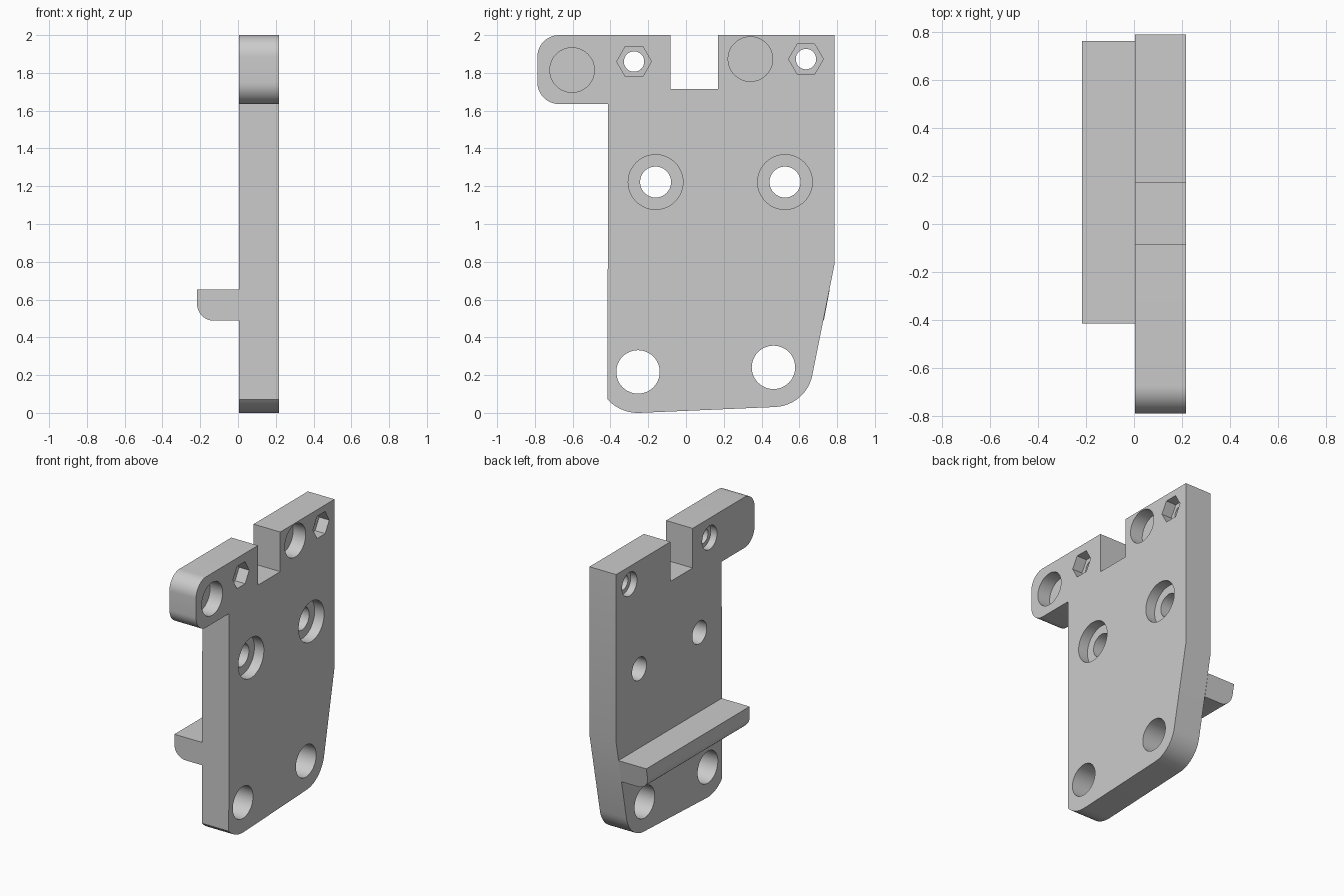
import bpy, bmesh
from math import sin, cos, radians

cube = bpy.data.objects.get("Cube")
if cube:
    bpy.data.objects.remove(cube, do_unlink=True)

grey = bpy.data.materials.new("light_grey")
grey.use_nodes = True
grey.diffuse_color = (0.6, 0.6, 0.6, 1)
grey.node_tree.nodes["Principled BSDF"].inputs["Base Color"].default_value = (0.6, 0.6, 0.6, 1)

BACK, FACE = 0.005, 0.217      # plate faces along x
LEFT, RIGHT = -0.413, 0.787    # main plate edges along y


def arc(cy, cz, r, a0, a1, n=12):
    angles = [radians(a0 + (a1 - a0) * i / n) for i in range(n + 1)]
    return [(cy + r * cos(a), cz + r * sin(a)) for a in angles]


def prism(name, start, end):
    """Solid between two matching outlines of 3D points."""
    bm = bmesh.new()
    a = [bm.verts.new(p) for p in start]
    b = [bm.verts.new(p) for p in end]
    bm.faces.new(a)
    bm.faces.new(b[::-1])
    for i in range(len(a)):
        j = (i + 1) % len(a)
        bm.faces.new((a[i], b[i], b[j], a[j]))
    bmesh.ops.recalc_face_normals(bm, faces=bm.faces)
    mesh = bpy.data.meshes.new(name)
    bm.to_mesh(mesh)
    bm.free()
    mesh.materials.append(grey)
    ob = bpy.data.objects.new(name, mesh)
    bpy.context.collection.objects.link(ob)
    return ob


def slab(name, outline, x0, x1):
    return prism(name, [(x0, y, z) for y, z in outline], [(x1, y, z) for y, z in outline])


def drill(ob, y, z, r, x0, x1, sides=48):
    """Cut a round or polygonal hole along x."""
    cutter = slab("hole_cutter", arc(y, z, r, 0, 360, sides)[:-1], x0, x1)
    cutter.hide_render = True
    mod = ob.modifiers.new("hole", "BOOLEAN")
    mod.operation = "DIFFERENCE"
    mod.solver = "EXACT"
    mod.object = cutter
    bpy.context.view_layer.objects.active = ob
    bpy.ops.object.modifier_apply(modifier=mod.name)
    bpy.data.objects.remove(cutter, do_unlink=True)


# Plate with side ear, top notch and rounded lower corners
outline = (
    [(-0.083, 2), (-0.083, 1.715), (0.17, 1.715), (0.17, 2), (RIGHT, 2), (RIGHT, 0.79)]
    + arc(0.463, 0.241, 0.21, 350, 272)
    + arc(-0.254, 0.217, 0.217, 272, 222)
    + [(LEFT, 1.635)]
    + arc(-0.672, 1.75, 0.115, 270, 180)
    + arc(-0.672, 1.885, 0.115, 180, 90)
)
plate = slab("mounting_plate", outline, BACK, FACE)

# Large lower through holes
for y, z in ((-0.254, 0.217), (0.463, 0.241)):
    drill(plate, y, z, 0.115, -0.2, 0.4)

# Counterbored middle holes
for y in (-0.161, 0.524):
    drill(plate, y, 1.222, 0.145, FACE - 0.075, 0.4)
    drill(plate, y, 1.222, 0.082, -0.2, 0.4)

# Blind round pockets
for y, z in ((-0.603, 1.815), (0.341, 1.873)):
    drill(plate, y, z, 0.118, FACE - 0.1, 0.4)

# Screw holes with a hex nut pocket in front and a round recess behind
for y, z in ((-0.275, 1.86), (0.635, 1.873)):
    drill(plate, y, z, 0.092, FACE - 0.08, 0.4, 6)
    drill(plate, y, z, 0.085, -0.2, BACK + 0.05)
    drill(plate, y, z, 0.054, -0.2, 0.4)

# Ledge on the back, its far end following the slanted plate edge
section = [(BACK, 0.652), (-0.217, 0.652)] + arc(-0.127, 0.578, 0.09, 180, 270) + [(BACK, 0.488)]
ledge = prism("back_ledge",
              [(x, LEFT, z) for x, z in section],
              [(x, RIGHT - 0.19 * (0.79 - z), z) for x, z in section])

# Smooth the rounded surfaces, keep hard edges
bpy.ops.object.select_all(action="DESELECT")
for ob in (plate, ledge):
    ob.select_set(True)
bpy.context.view_layer.objects.active = plate
bpy.ops.object.shade_smooth_by_angle(angle=radians(30))
